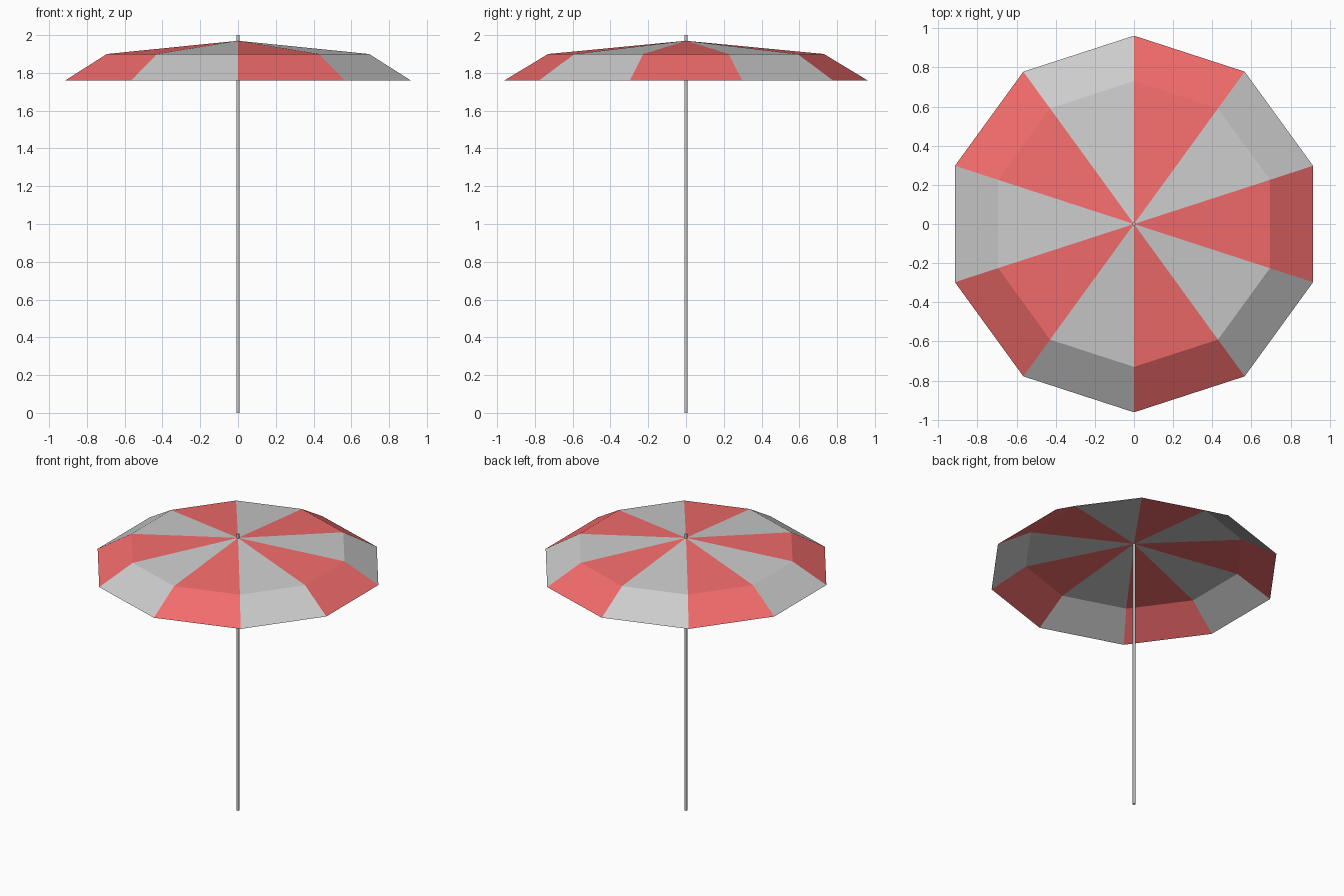
import bpy, bmesh
from math import radians, sin, cos

if "Cube" in bpy.data.objects:
    bpy.data.objects.remove(bpy.data.objects["Cube"])

SIDES = 10
RINGS = [(0.73, 1.90), (0.962, 1.76)]  # shoulder and rim: radius, height
APEX_Z = 1.97


def material(name, colour):
    mat = bpy.data.materials.new(name)
    mat.diffuse_color = colour
    mat.use_nodes = True
    mat.node_tree.nodes["Principled BSDF"].inputs["Base Color"].default_value = mat.diffuse_color
    return mat


# Canopy: ten fabric panels, each a top triangle and a sloping skirt
bm = bmesh.new()
apex = bm.verts.new((0, 0, APEX_Z))
angles = [radians(90 - 360 / SIDES * i) for i in range(SIDES)]
shoulder, rim = [[bm.verts.new((r * cos(a), r * sin(a), z)) for a in angles]
                 for r, z in RINGS]
for i in range(SIDES):
    j = (i + 1) % SIDES
    for verts in ((apex, shoulder[j], shoulder[i]),
                  (shoulder[i], shoulder[j], rim[j], rim[i])):
        face = bm.faces.new(verts)
        face.material_index = i % 2  # alternate the stripes
bm.normal_update()
for face in bm.faces:
    if face.normal.z < 0:
        face.normal_flip()
mesh = bpy.data.meshes.new("canopy")
bm.to_mesh(mesh)
bm.free()
mesh.materials.append(material("red_fabric", (0.9, 0.15, 0.15, 1)))
mesh.materials.append(material("grey_fabric", (0.8, 0.8, 0.8, 1)))
canopy = bpy.data.objects.new("canopy", mesh)
bpy.context.collection.objects.link(canopy)

# Pole: slim rod from the ground to just above the canopy
bpy.ops.mesh.primitive_cylinder_add(vertices=12, radius=0.009, depth=2.0,
                                    location=(0, 0, 1.0))
pole = bpy.context.object
pole.name = "pole"
bpy.ops.object.shade_smooth_by_angle()
